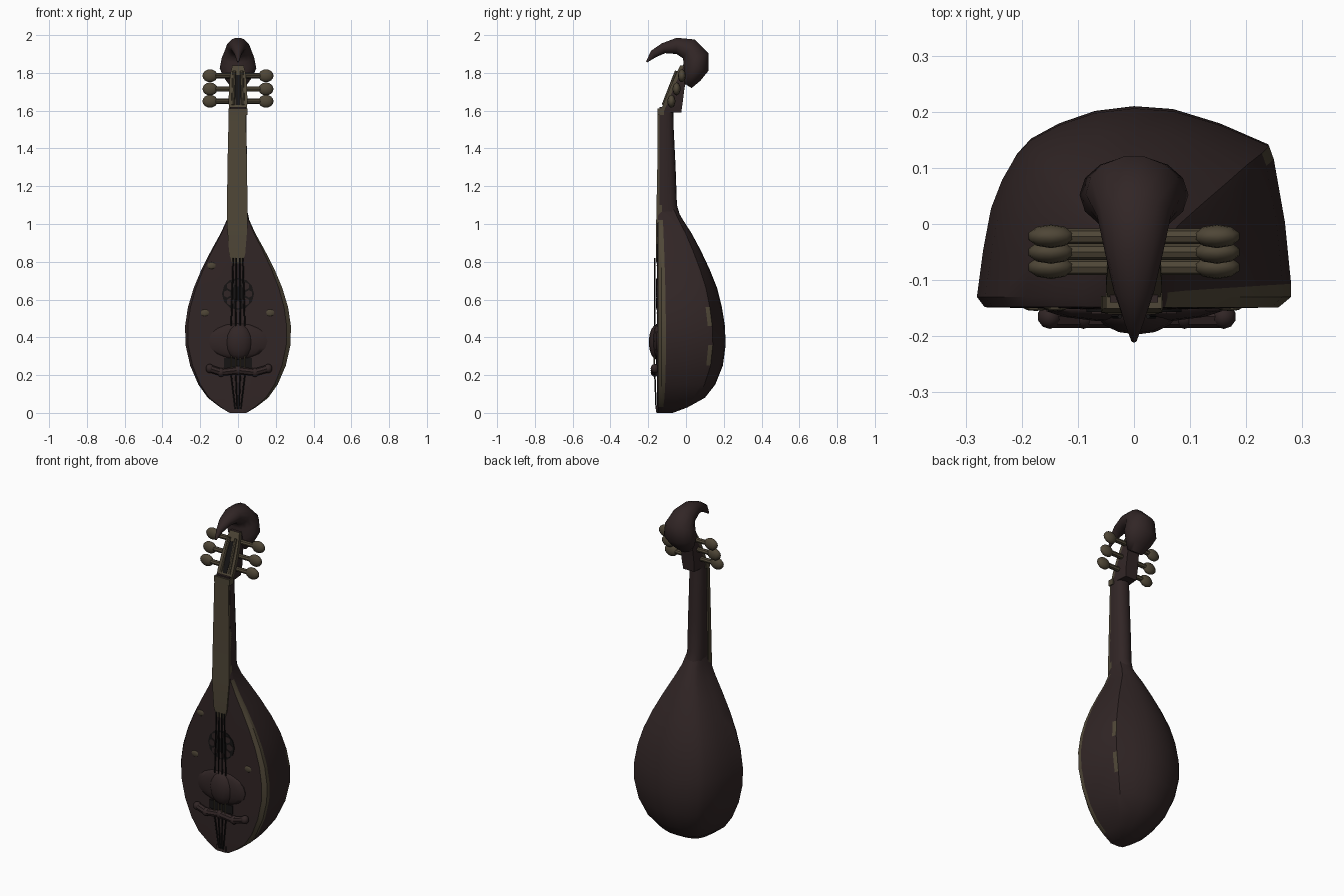
import bpy, bmesh, math
from mathutils import Vector, Matrix

cube = bpy.data.objects.get("Cube")
if cube:
    bpy.data.objects.remove(cube)


def material(name, rgb):
    m = bpy.data.materials.new(name)
    m.use_nodes = True
    m.diffuse_color = (*rgb, 1)
    bsdf = m.node_tree.nodes["Principled BSDF"]
    bsdf.inputs["Base Color"].default_value = (*rgb, 1)
    bsdf.inputs["Roughness"].default_value = 0.8
    return m


brown = material("dark brown wood", (0.031, 0.019, 0.019))
olive = material("olive wood", (0.078, 0.062, 0.038))
black = material("black", (0.008, 0.007, 0.007))


def finish(bm, name, mats, angle=40):
    bmesh.ops.recalc_face_normals(bm, faces=bm.faces)
    me = bpy.data.meshes.new(name)
    bm.to_mesh(me)
    bm.free()
    for m in mats:
        me.materials.append(m)
    me.shade_smooth()
    me.set_sharp_from_angle(angle=math.radians(angle))
    ob = bpy.data.objects.new(name, me)
    bpy.context.collection.objects.link(ob)
    return ob


def loft(name, rings, mats, rule=None, angle=40):
    """Skin closed rings of points; rule(row, column) picks the material."""
    bm = bmesh.new()
    loops = [[bm.verts.new(p) for p in ring] for ring in rings]
    n = len(loops[0])
    for r, (a, b) in enumerate(zip(loops, loops[1:])):
        for i in range(n):
            j = (i + 1) % n
            f = bm.faces.new((a[i], a[j], b[j], b[i]))
            f.material_index = rule(r, i) if rule else 0
    bm.faces.new(loops[0])
    bm.faces.new(loops[-1])
    return finish(bm, name, mats, angle)


def tube(name, stations, mat, sides=12):
    """Sweep ellipses along stations of (centre, in-plane radius, x radius)."""
    rings = []
    for k, (c, r, rx) in enumerate(stations):
        before = Vector(stations[max(k - 1, 0)][0])
        after = Vector(stations[min(k + 1, len(stations) - 1)][0])
        side = (after - before).normalized().cross(Vector((1, 0, 0)))
        turn = [math.tau * i / sides for i in range(sides)]
        rings.append([Vector(c) + side * r * math.sin(t) + Vector((rx * math.cos(t), 0, 0))
                      for t in turn])
    return loft(name, rings, [mat], angle=60)


def ball(name, centre, size, mat, segments=14):
    bm = bmesh.new()
    bmesh.ops.create_uvsphere(bm, u_segments=segments, v_segments=8, radius=1,
                              matrix=Matrix.Translation(centre) @ Matrix.Diagonal((*size, 1)))
    return finish(bm, name, [mat], 60)


def box(name, centre, size, mat):
    bm = bmesh.new()
    bmesh.ops.create_cube(bm, size=1,
                          matrix=Matrix.Translation(centre) @ Matrix.Diagonal((*size, 1)))
    return finish(bm, name, [mat])


def rod(name, a, b, radius, mat, sides=6):
    a, b = Vector(a), Vector(b)
    turn = (b - a).to_track_quat("Z", "Y").to_matrix().to_4x4()
    bm = bmesh.new()
    bmesh.ops.create_cone(bm, cap_ends=True, segments=sides, radius1=radius, radius2=radius,
                          depth=(b - a).length, matrix=Matrix.Translation((a + b) / 2) @ turn)
    return finish(bm, name, [mat])


# Bowl and soundboard: (height, half width, back y)
RIM = -0.13
rows = [(0, .045, -.07), (.03, .095, .01), (.08, .16, .1), (.15, .21, .155),
        (.25, .253, .195), (.36, .278, .21), (.46, .28, .206), (.56, .265, .19),
        (.66, .235, .165), (.76, .193, .125), (.86, .142, .078), (.95, .092, .03),
        (1.02, .06, -.015), (1.08, .047, -.05)]
bowl = [(-1, 0), (-.96, .25), (-.91, .47), (-.84, .62), (-.75, .75), (-.66, .83),
        (-.48, .91), (-.25, .975), (0, 1), (.25, .985), (.55, .91), (.86, .8),
        (.89, .73), (.96, .4), (1, .07), (1, 0)]
board = [.92, .5, 0, -.5, -.95]
rings = []
for z, w, back in rows:
    ring = [(u * w, RIM + v * (back - RIM), z) for u, v in bowl]
    ring += [(u * w, RIM - .018 - .006 * (1 - abs(u)), z) for u in board]
    rings.append(ring)
seam, rim = 11, (14, 15)


def body_colour(row, col):
    if col in rim and 1 <= row <= 11:
        return 1
    return int(col == seam and row in (4, 6))


loft("body", rings, [brown, olive], body_colour, 32)

# Neck with rounded back
neck_rows = [(.98, .052, 0), (1.04, .05, -.03), (1.1, .05, -.048),
             (1.3, .048, -.055), (1.5, .045, -.065), (1.62, .043, -.068)]
neck = []
for z, w, back in neck_rows:
    arc = [math.pi * i / 8 for i in range(9)]
    neck.append([(w * math.cos(t), -.115 + (back + .115) * math.sin(t) ** .7, z) for t in arc]
                + [(-w, -.14, z), (w, -.14, z)])
loft("neck", neck, [brown])

# Fingerboard and nut
board_rows = [(.79, .026, -.157), (.84, .042, -.16), (1, .055, -.158),
              (1.3, .052, -.152), (1.6, .045, -.15)]
loft("fingerboard", [[(-w - .004, y, z), (w - .004, y, z), (w - .004, -.128, z), (-w - .004, -.128, z)]
                     for z, w, y in board_rows], [olive])
box("nut", (0, -.133, 1.595), (.1, .035, .035), olive)

# Pegbox: olive face, brown sides and back, leaning backwards
peg_rows = [(1.59, .044, -.14, -.025), (1.64, .05, -.118, -.018), (1.72, .048, -.085, -.008),
            (1.79, .042, -.055, .01), (1.84, .03, -.03, .02)]
loft("pegbox", [[(-w, f, z), (w, f, z), (w, f + .02, z), (w * .8, b, z), (-w * .8, b, z), (-w, f + .02, z)]
                for z, w, f, b in peg_rows], [brown, olive],
     lambda r, c: int(c in (0, 1, 5)))
loft("pegbox_slot", [[(-w, y, z), (w, y, z), (w, y + .008, z), (-w, y + .008, z)]
                     for z, w, y in ((1.63, .012, -.125), (1.72, .018, -.088), (1.79, .012, -.058))],
     [black])
for s in (-1, 1):
    rod("pegbox_rail", (s * .027, -.12, 1.63), (s * .02, -.05, 1.81), .009, olive, 8)

# Tuning pegs
for s, side in ((-1, "right"), (1, "left")):
    for z, y in ((1.785, -.022), (1.715, -.05), (1.65, -.077)):
        rod(side + "_peg_shaft", (s * .035, y, z), (s * .13, y, z), .014, olive, 8)
        ball(side + "_peg_knob", (s * .148, y, z), (.042, .021, .034), olive, 10)

# Curled head ending in a beak
tube("curled_head", [((0, y, z), r, rx) for y, z, r, rx in (
    (-.208, 1.858, .004, .005), (-.172, 1.9, .022, .018), (-.12, 1.93, .028, .036),
    (-.05, 1.943, .044, .052), (.015, 1.927, .06, .066), (.053, 1.88, .073, .086),
    (.052, 1.825, .07, .097), (.032, 1.78, .05, .078), (.005, 1.735, .03, .045))], brown, 14)

# Rosette with small olive flecks, and inlays on the soundboard
rod("rosette", (0, -.15, .63), (0, -.157, .63), .085, black, 12)
for k in range(8):
    t = math.tau * k / 8
    rod("rosette_petal", (.058 * math.cos(t), -.15, .63 + .058 * math.sin(t)),
        (.058 * math.cos(t), -.16, .63 + .058 * math.sin(t)), .02, brown, 6)
for x, z in ((-.175, .53), (.17, .53), (-.14, .78)):
    ball("inlay", (x, -.15, z), (.022, .005, .018), olive, 8)

# Bridge: padded mound, opening and curved bar
ball("bridge_mound", (0, -.15, .38), (.16, .025, .095), brown)
ball("bridge_pad", (.005, -.152, .375), (.075, .045, .095), brown)
box("bridge_opening", (0, -.155, .265), (.15, .008, .05), black)
tube_points = [(-.15, .235), (-.09, .215), (0, .225), (.09, .215), (.16, .235)]
for (xa, za), (xb, zb) in zip(tube_points, tube_points[1:]):
    rod("bridge_bar", (xa, -.165, za), (xb, -.165, zb), .02, brown, 8)
for x, z in tube_points:
    ball("bridge_knob", (x, -.165, z), (.022, .022, .024), brown, 10)

# Strings and tailpiece cords
for k in range(4):
    x = -.036 + .024 * k
    rod("string", (x, -.165, .46), (x * .7, -.165, .82), .004, black)
    rod("short_string", (x, -.168, .23), (x, -.168, .3), .004, olive)
    rod("tail_cord", (x, -.165, .2), (x * .4, -.158, .02), .004, black)
box("tailpiece", (0, -.152, .02), (.06, .012, .035), brown)
